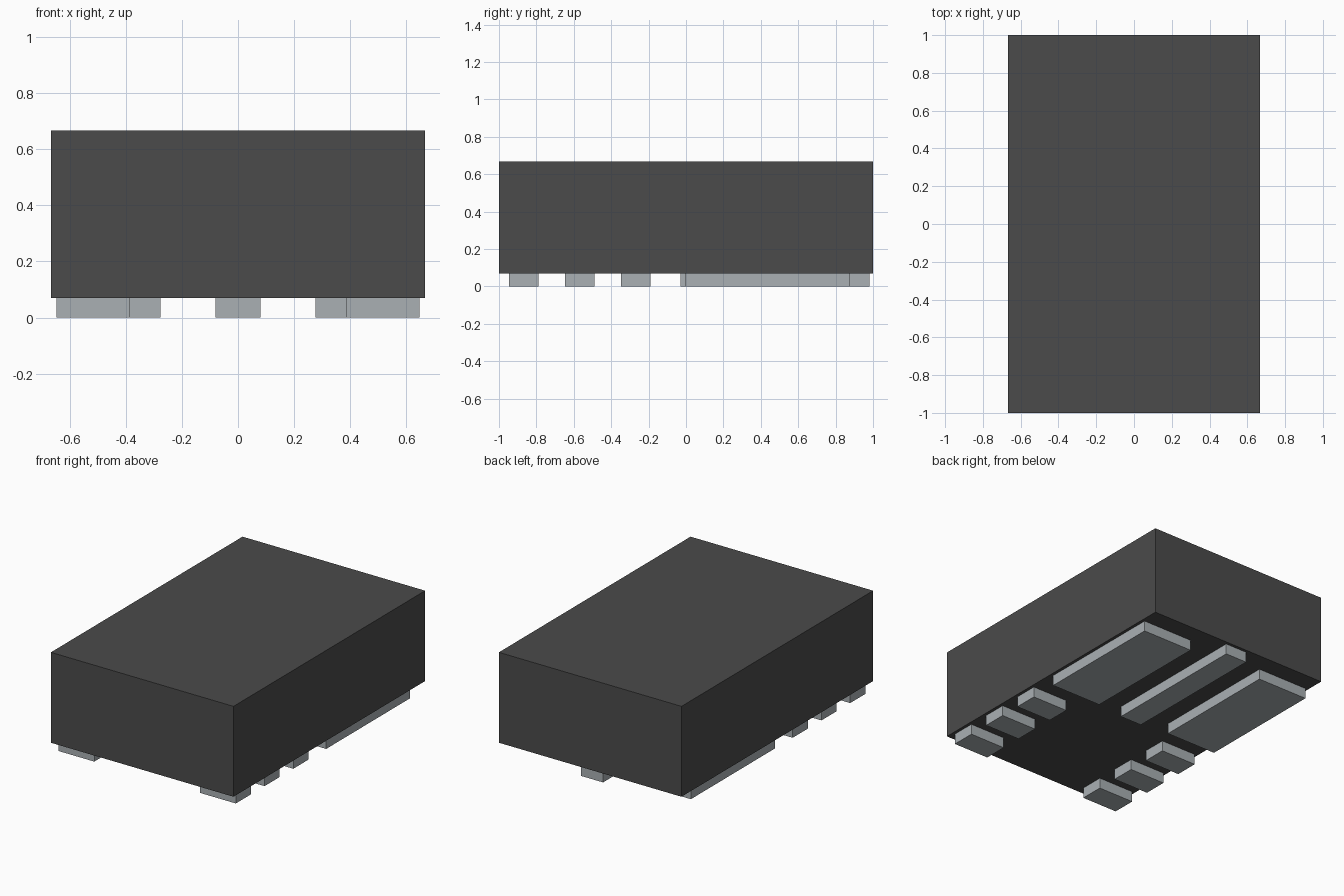
import bpy

cube = bpy.data.objects.get("Cube")
if cube:
    bpy.data.objects.remove(cube, do_unlink=True)


def make_material(name, rgb):
    mat = bpy.data.materials.new(name)
    mat.use_nodes = True
    color = (*rgb, 1.0)
    mat.diffuse_color = color
    mat.node_tree.nodes["Principled BSDF"].inputs["Base Color"].default_value = color
    return mat


def box(name, x, y, z, mat):
    """Axis-aligned box from (min, max) ranges."""
    bpy.ops.mesh.primitive_cube_add(size=1, location=[sum(r) / 2 for r in (x, y, z)])
    obj = bpy.context.object
    obj.name = name
    obj.scale = [r[1] - r[0] for r in (x, y, z)]
    bpy.ops.object.transform_apply(location=False, rotation=False, scale=True)
    obj.data.materials.append(mat)
    return obj


charcoal = make_material("charcoal plastic", (0.070, 0.070, 0.070))
silver = make_material("silver metal", (0.40, 0.435, 0.455))

PAD_Z = (0.0, 0.07)

# Package body
box("body", (-0.667, 0.667), (-1.0, 1.0), (0.07, 0.667), charcoal)

# Contact pads under the body, mirrored left and right
for side, s in (("left", 1), ("right", -1)):
    for i in range(3):
        y = -0.947 + 0.3 * i
        box(f"small_pad_{side}_{i + 1}", sorted((s * 0.387, s * 0.647)),
            (y, y + 0.158), PAD_Z, silver)
    box(f"large_pad_{side}", sorted((s * 0.277, s * 0.647)),
        (-0.004, 0.873), PAD_Z, silver)

# Narrow pad along the middle
box("centre_pad", (-0.08, 0.08), (-0.03, 0.98), PAD_Z, silver)
